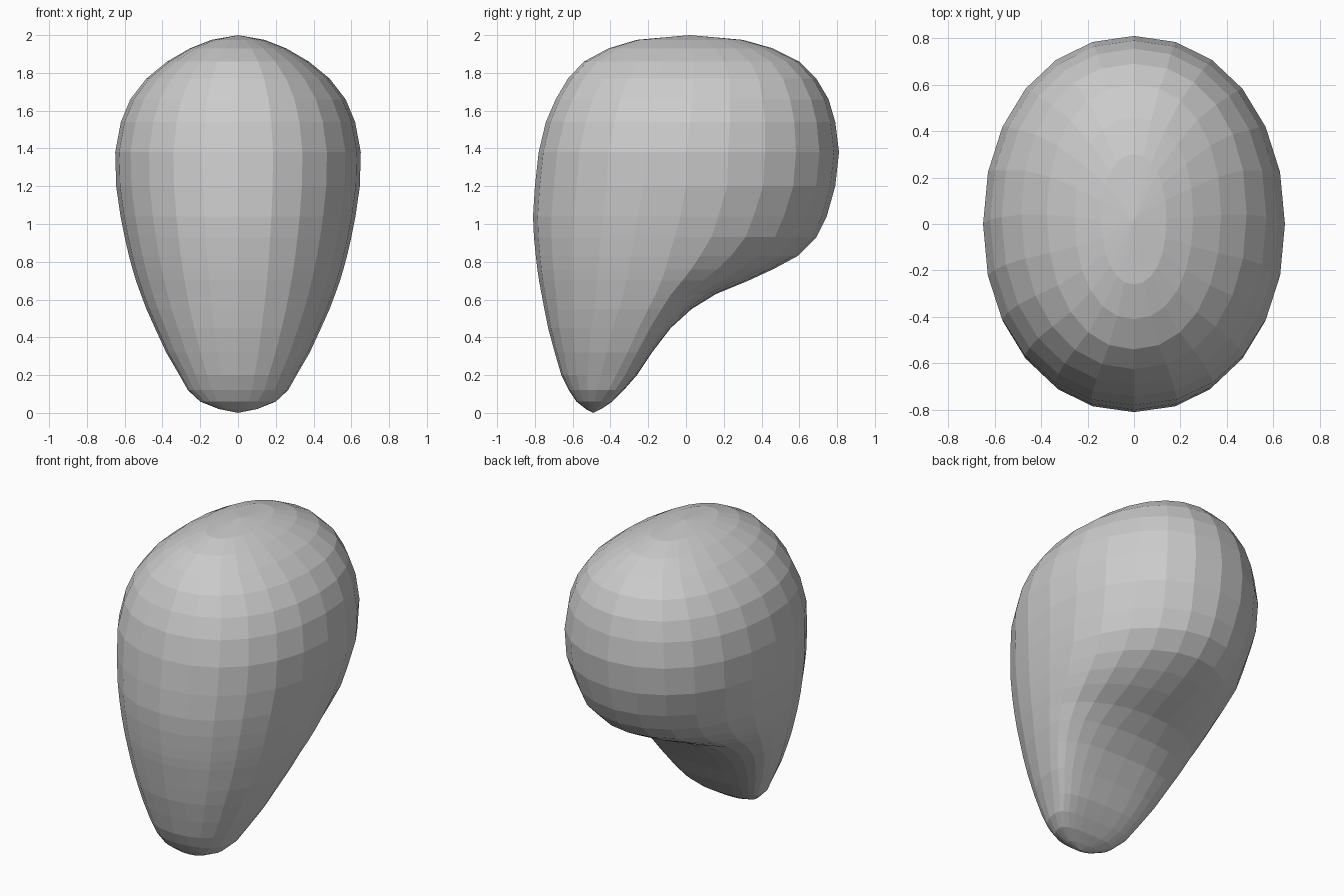
import bpy, bmesh
from math import sin, cos, pi, copysign

# Horizontal slices: z, front y, back y, half width, y of widest point, back squareness
SLICES = [
    (0.02, -0.53, -0.45, 0.10, -0.48, 2.4),
    (0.06, -0.58, -0.39, 0.20, -0.45, 2.8),
    (0.12, -0.62, -0.33, 0.265, -0.41, 3.2),
    (0.20, -0.66, -0.26, 0.31, -0.37, 3.2),
    (0.32, -0.695, -0.18, 0.38, -0.31, 2.9),
    (0.45, -0.73, -0.08, 0.44, -0.25, 2.6),
    (0.55, -0.75, 0.03, 0.485, -0.20, 2.3),
    (0.63, -0.765, 0.16, 0.515, -0.16, 2.0),
    (0.70, -0.778, 0.33, 0.54, -0.13, 1.9),
    (0.76, -0.787, 0.46, 0.558, -0.11, 1.9),
    (0.83, -0.795, 0.59, 0.577, -0.09, 1.9),
    (0.93, -0.805, 0.69, 0.60, -0.06, 2.0),
    (1.04, -0.81, 0.745, 0.622, -0.03, 2.0),
    (1.20, -0.80, 0.79, 0.645, 0.0, 2.1),
    (1.38, -0.78, 0.81, 0.65, 0.0, 2.1),
    (1.54, -0.742, 0.79, 0.62, 0.02, 2.1),
    (1.66, -0.69, 0.755, 0.57, 0.03, 2.1),
    (1.77, -0.625, 0.69, 0.485, 0.04, 2.2),
    (1.86, -0.54, 0.60, 0.375, 0.04, 2.2),
    (1.93, -0.41, 0.46, 0.255, 0.03, 2.2),
    (1.975, -0.26, 0.30, 0.14, 0.02, 2.2),
]
SIDES = 24


def power(v, n):
    return copysign(abs(v) ** (2 / n), v)


bm = bmesh.new()
rings = []
for z, front, back, width, mid, square in SLICES:
    ring = []
    for i in range(SIDES):
        a = 2 * pi * i / SIDES
        s, c = sin(a), cos(a)
        n, depth = (2.15, mid - front) if c < 0 else (square, back - mid)
        ring.append(bm.verts.new((width * power(s, n), mid + depth * power(c, n), z)))
    rings.append(ring)

# Skin between slices
for lo, hi in zip(rings, rings[1:]):
    for i in range(SIDES):
        j = (i + 1) % SIDES
        bm.faces.new((lo[i], lo[j], hi[j], hi[i]))

# Close chin and crown
for ring, tip in ((rings[0], (0, -0.49, 0)), (rings[-1], (0, 0.02, 2))):
    v = bm.verts.new(tip)
    for i in range(SIDES):
        bm.faces.new((ring[i], ring[(i + 1) % SIDES], v))

bmesh.ops.recalc_face_normals(bm, faces=bm.faces)
mesh = bpy.data.meshes.new("head_base")
bm.to_mesh(mesh)
bm.free()
head = bpy.data.objects.new("head_base", mesh)
bpy.context.collection.objects.link(head)
